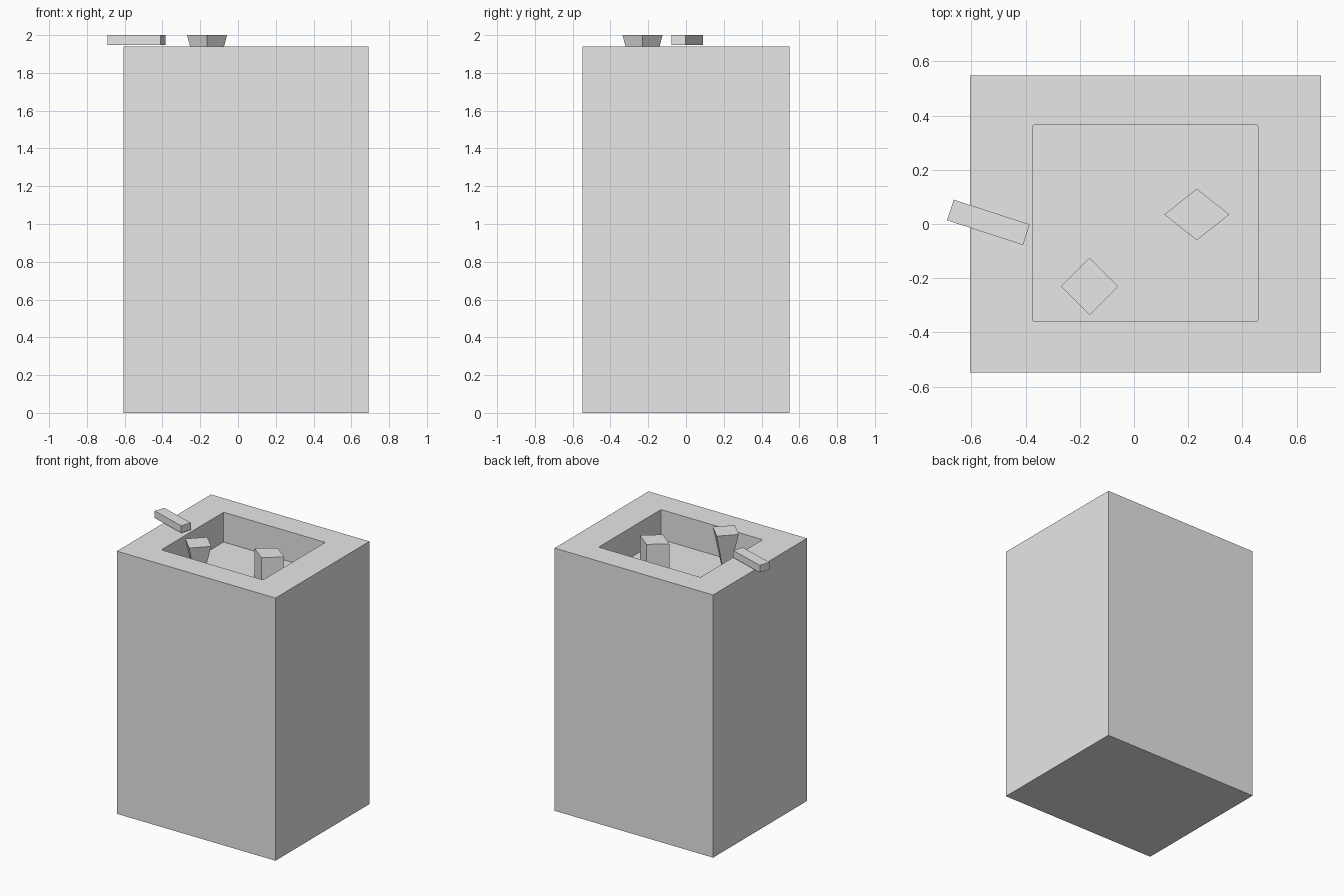
import bpy, math
from mathutils import Matrix

if "Cube" in bpy.data.objects:
    bpy.data.objects.remove(bpy.data.objects["Cube"], do_unlink=True)

grey = bpy.data.materials.new("plain_grey")
grey.use_nodes = True
grey.diffuse_color = (0.8, 0.8, 0.8, 1)
grey.node_tree.nodes["Principled BSDF"].inputs["Base Color"].default_value = (0.8, 0.8, 0.8, 1)


def block(name, x, y, z, angle=0):
    """Box spanning the ranges y and x around a centre: x, y, z are (low, high)."""
    spans = (x, y, z)
    centre = [sum(s) / 2 for s in spans]
    bpy.ops.mesh.primitive_cube_add(size=1)
    ob = bpy.context.object
    ob.name = ob.data.name = name
    size = Matrix.Diagonal([s[1] - s[0] for s in spans] + [1])
    ob.data.transform(Matrix.Translation(centre) @ Matrix.Rotation(angle, 4, "Z") @ size)
    ob.data.materials.append(grey)
    return ob


def diamond_post(name, centre, rx, ry, z, foot=1.0):
    """Four-sided post with corners on the axes; foot scales its lower end."""
    bpy.ops.mesh.primitive_cone_add(vertices=4, radius1=foot, radius2=1, depth=1)
    ob = bpy.context.object
    ob.name = ob.data.name = name
    size = Matrix.Diagonal((rx, ry, z[1] - z[0], 1))
    ob.data.transform(Matrix.Translation((*centre, sum(z) / 2)) @ size)
    ob.data.materials.append(grey)
    return ob


def apply_modifiers(ob):
    bpy.context.view_layer.objects.active = ob
    for mod in list(ob.modifiers):
        bpy.ops.object.modifier_apply(modifier=mod.name)


rim, floor, top = 1.94, 1.72, 2.0

# Tall body with a rectangular pocket sunk into its top
body = block("body", (-0.605, 0.69), (-0.548, 0.548), (0, rim))
cutter = block("pocket_cutter", (-0.374, 0.457), (-0.36, 0.366), (floor, rim + 0.3))
cutter.hide_render = True

# Slightly rounded upright corners of the pocket
weights = cutter.data.attributes.new("bevel_weight_edge", "FLOAT", "EDGE")
for edge in cutter.data.edges:
    a, b = (cutter.data.vertices[i].co for i in edge.vertices)
    weights.data[edge.index].value = float(abs(a.z - b.z) > 0.1)
bevel = cutter.modifiers.new("corners", "BEVEL")
bevel.limit_method, bevel.width, bevel.segments = "WEIGHT", 0.006, 2
apply_modifiers(cutter)

cut = body.modifiers.new("pocket", "BOOLEAN")
cut.operation, cut.solver, cut.object = "DIFFERENCE", "EXACT", cutter
apply_modifiers(body)
bpy.data.objects.remove(cutter, do_unlink=True)

# Two posts standing in the pocket: one straight, one narrowing downwards
diamond_post("straight_post", (0.232, 0.035), 0.12, 0.095, (floor, 1.93))
diamond_post("tapered_post", (-0.164, -0.23), 0.106, 0.106, (floor, top), foot=0.3)

# Small bar lying across the right rim
block("rim_bar", (-0.685, -0.39), (-0.034, 0.046), (1.947, top), math.radians(-18))
